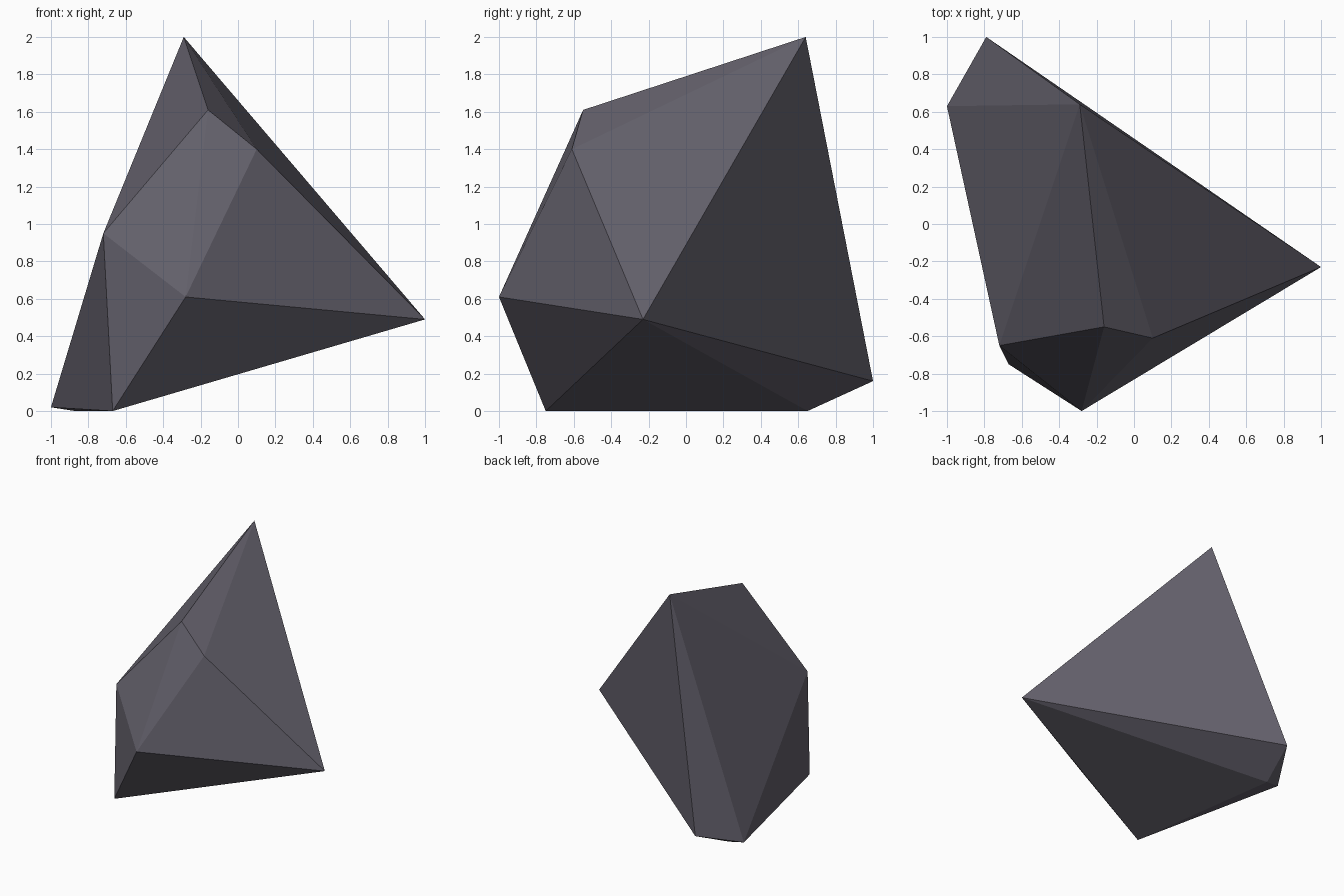
import bpy, bmesh

if "Cube" in bpy.data.objects:
    bpy.data.objects.remove(bpy.data.objects["Cube"])

# corner points of the faceted boulder
CORNERS = [
    (-0.29, 0.64, 2.00),    # peak
    (-0.16, -0.55, 1.61),   # front shoulder
    (0.10, -0.61, 1.40),
    (-0.72, -0.65, 0.95),   # left shoulder
    (-0.28, -1.00, 0.61),   # front nose
    (1.00, -0.23, 0.49),    # right tip
    (-1.00, 0.63, 0.02),    # back left foot
    (-0.79, 1.00, 0.16),
    (-0.87, 0.65, 0.00),
    (-0.67, -0.75, 0.00),   # front left foot
]

# stone colour
stone = bpy.data.materials.new("dark grey stone")
stone.diffuse_color = (0.125, 0.117, 0.147, 1)
stone.use_nodes = True
stone.node_tree.nodes["Principled BSDF"].inputs["Base Color"].default_value = stone.diffuse_color

# boulder: convex skin stretched over the corners, flat faces
bm = bmesh.new()
for c in CORNERS:
    bm.verts.new(c)
bmesh.ops.convex_hull(bm, input=bm.verts[:])
bmesh.ops.recalc_face_normals(bm, faces=bm.faces[:])
mesh = bpy.data.meshes.new("boulder")
bm.to_mesh(mesh)
bm.free()
mesh.materials.append(stone)
boulder = bpy.data.objects.new("boulder", mesh)
bpy.context.collection.objects.link(boulder)
